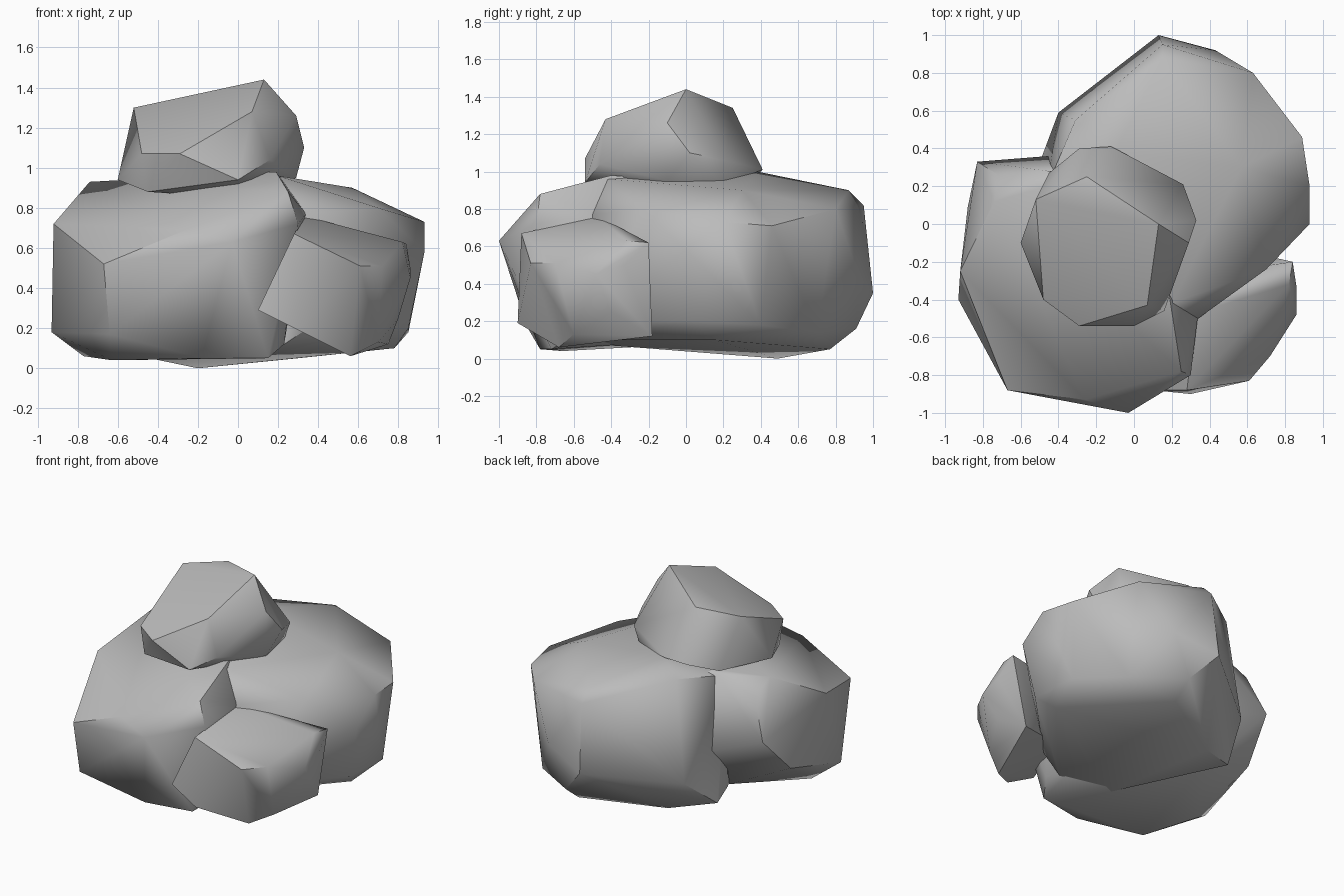
import bpy
import bmesh
import math


def remove_default_cube():
    cube = bpy.data.objects.get("Cube")
    if cube is not None:
        bpy.data.objects.remove(cube, do_unlink=True)


def make_stone_material():
    material = bpy.data.materials.new("stone grey")
    colour = (.5, .5, .5, 1)
    material.use_nodes = True
    material.diffuse_color = colour
    shader = next(node for node in material.node_tree.nodes
                  if node.type == "BSDF_PRINCIPLED")
    shader.inputs["Base Color"].default_value = colour
    shader.inputs["Roughness"].default_value = .9
    return material


def make_boulder(name, material, crown, rim, foot, core):
    """Wrap a convex, faceted boulder around its crown, rim and foot corners.

    The core corners are buried in the neighbouring boulders.
    """
    mesh = bpy.data.meshes.new(name)
    shape = bmesh.new()
    for corner in crown + rim + foot + core:
        shape.verts.new(corner)
    hull = bmesh.ops.convex_hull(shape, input=list(shape.verts))
    unused = set(hull["geom_interior"]) | set(hull["geom_unused"])
    loose = [item for item in unused if isinstance(item, bmesh.types.BMVert)]
    bmesh.ops.delete(shape, geom=loose, context="VERTS")
    # Merge nearly level facets into broad stone planes
    bmesh.ops.dissolve_limit(shape, angle_limit=math.radians(4),
                             verts=list(shape.verts), edges=list(shape.edges))
    bmesh.ops.recalc_face_normals(shape, faces=list(shape.faces))
    shape.to_mesh(mesh)
    shape.free()
    mesh.materials.append(material)

    boulder = bpy.data.objects.new(name, mesh)
    bpy.context.collection.objects.link(boulder)
    bpy.ops.object.select_all(action="DESELECT")
    boulder.select_set(True)
    bpy.context.view_layer.objects.active = boulder
    bpy.ops.object.shade_smooth_by_angle(angle=math.radians(45))
    return boulder


remove_default_cube()
stone = make_stone_material()

# Broad boulder at the front
make_boulder(
    "front_boulder", stone,
    crown=[(-.74, .12, .93), (-.72, .26, .83), (-.45, .28, .93),
           (.19, -.4, .98), (.25, -.78, .88)],
    rim=[(-.83, .33, .57), (-.45, .36, .42), (-.92, -.25, .72),
         (-.67, -.88, .52), (-.26, -.93, .69), (-.03, -1, .63),
         (.3, -.8, .72), (.34, -.47, .77)],
    foot=[(-.88, .09, .31), (-.93, -.4, .18), (-.64, -.85, .17),
          (-.77, -.3, .06), (-.63, -.66, .04), (-.18, -.78, .05),
          (.15, -.72, .05), (.23, -.6, .12), (-.45, .16, .11)],
    core=[(-.1, .3, .92), (-.1, .34, .4), (.2, -.2, .15)])

# Broad boulder at the back
make_boulder(
    "back_boulder", stone,
    crown=[(-.31, .55, .96), (.15, .87, .9), (.2, -.42, .96),
           (.57, .3, .9)],
    rim=[(.15, .95, .82), (.43, .92, .45), (.63, .8, .8), (.89, .46, .71),
         (.93, .2, .73), (.93, 0, .58), (.7, -.24, .8), (.34, -.5, .77)],
    foot=[(.13, 1, .35), (.3, .91, .16), (.3, .77, .05), (.63, .7, .14),
          (.85, .4, .18), (.85, .03, .2), (.78, .15, .1),
          (-.2, .49, 0), (-.4, .59, .26), (-.49, .35, .06)],
    core=[(-.1, .38, 1), (-.46, .2, .9), (-.5, .25, .14),
          (-.15, -.4, .07), (.2, -.5, .1), (.35, -.48, .2)])

# Small boulder leaning on the front corner
make_boulder(
    "side_boulder", stone,
    crown=[(.28, -.88, .67), (.33, -.47, .76), (.82, -.32, .63)],
    rim=[(.84, -.2, .62), (.86, -.33, .5), (.86, -.48, .45),
         (.61, -.83, .51), (.72, -.7, .51), (.1, -.88, .29)],
    foot=[(.3, -.9, .19), (.56, -.68, .06), (.7, -.6, .13),
          (.8, -.4, .25), (.75, -.18, .12)],
    core=[(.3, -.4, .25), (.5, -.25, .6), (.2, -.6, .5)])

# Tilted boulder resting on top
make_boulder(
    "top_boulder", stone,
    crown=[(.13, 0, 1.44), (-.25, .25, 1.34), (-.52, .13, 1.3),
           (.07, -.43, 1.28), (.29, -.1, 1.26)],
    rim=[(-.29, -.54, 1.07), (-.48, -.4, 1.07), (.16, -.46, 1.04),
         (.33, .02, 1.1), (.26, .21, 1.06)],
    foot=[(0, -.54, .94), (-.45, -.4, .88), (-.6, -.1, .94),
          (-.45, .27, .95), (-.29, .4, 1), (-.12, .41, 1.01),
          (.22, .2, .93), (.29, -.1, .95)],
    core=[(0, -.2, .85)])
